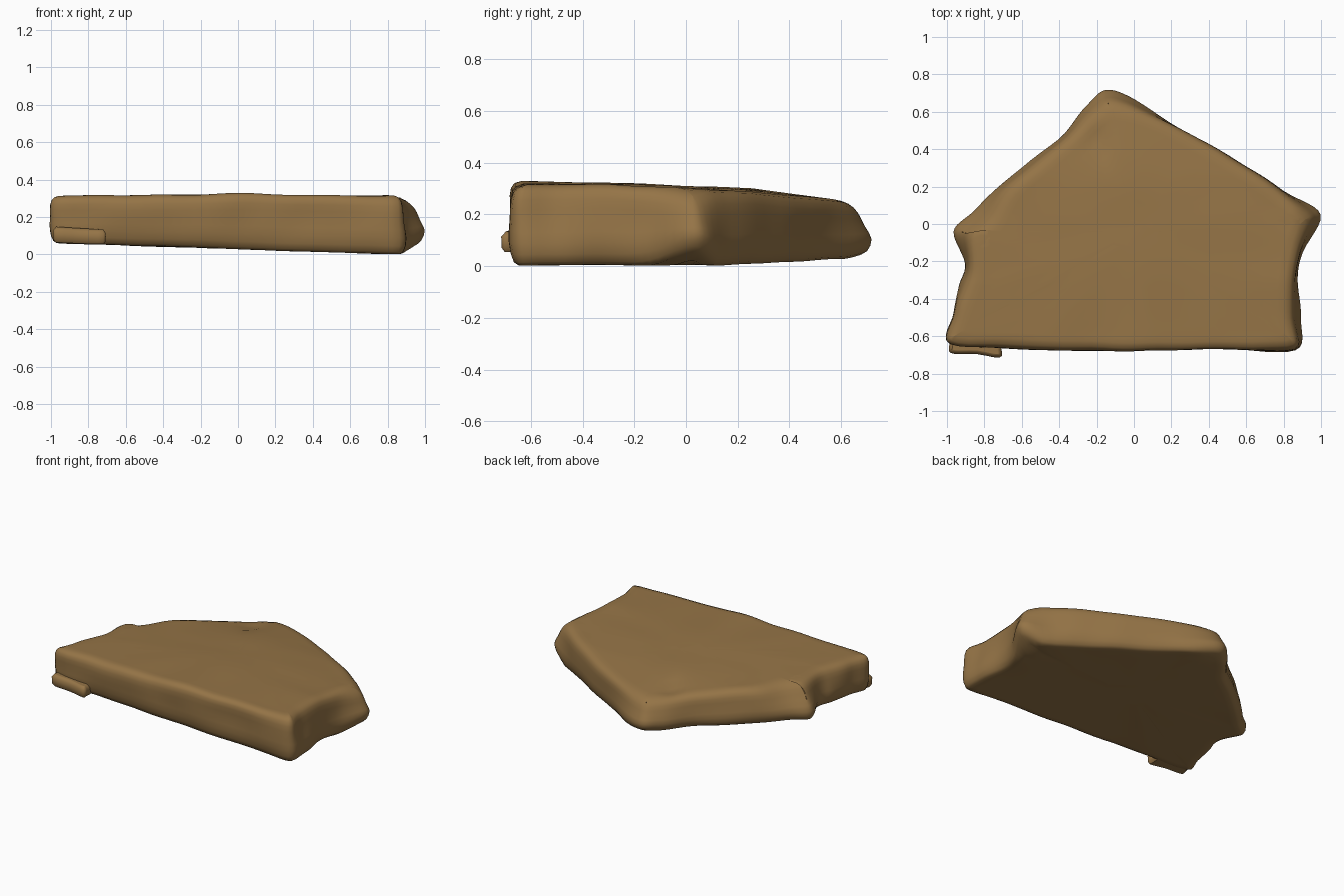
import bpy, bmesh, math
from mathutils import Vector, noise

cube = bpy.data.objects.get("Cube")
if cube:
    bpy.data.objects.remove(cube)

stone = bpy.data.materials.new("brown stone")
stone.use_nodes = True
colour = (0.30, 0.175, 0.062, 1)
stone.diffuse_color = colour
stone.node_tree.nodes["Principled BSDF"].inputs["Base Color"].default_value = colour


def smooth_loop(points, steps):
    """Closed Catmull-Rom curve through points."""
    n, out = len(points), []
    for i in range(n):
        a, b, c, d = (Vector(points[(i + k) % n]) for k in (-1, 0, 1, 2))
        for s in range(steps):
            t = s / steps
            out.append(b + (c - a) * t / 2 + (a * 2 - b * 5 + c * 4 - d) * t * t / 2
                       + (b * 3 - a - c * 3 + d) * t ** 3 / 2)
    return out


def rough(co, amount):
    """Small weathering bumps, mostly sideways."""
    shift = noise.noise_vector(Vector((co.x * 4, co.y * 4, co.z * 5))) * amount
    co = co + Vector((shift.x, shift.y, shift.z * 0.5))
    co.z = max(co.z, 0)
    return co


def build_slab(name, outline, levels, low, high, centre, steps, bumps):
    """Stack rings between the low and high surfaces and cap both ends."""
    bm = bmesh.new()
    loop = smooth_loop(outline, steps)
    n = len(loop)

    def ring(height, inset, lean, shrink):
        verts = []
        for i, p in enumerate(loop):
            t = (loop[(i + 2) % n] - loop[i - 2]).xy.normalized()
            q = p.xy + Vector((-t.y, t.x)) * (inset + lean * p.z)
            q = centre.lerp(q, shrink)
            z = low(q.x, q.y) * (1 - height) + high(q.x, q.y) * height
            verts.append(bm.verts.new(rough(Vector((q.x, q.y, z)), bumps)))
        return verts

    first, last = levels[0], levels[-1]
    rings = [ring(*first, s) for s in (0.2, 0.5, 0.8, 0.94)]
    rings += [ring(*lv, 1) for lv in levels]
    rings += [ring(*last, s) for s in (0.95, 0.85, 0.7, 0.5, 0.3, 0.12)]
    for lower, upper in zip(rings, rings[1:]):
        for i in range(n):
            j = (i + 1) % n
            bm.faces.new((lower[i], lower[j], upper[j], upper[i]))
    bm.faces.new(rings[0][::-1])
    bm.faces.new(rings[-1])
    bmesh.ops.recalc_face_normals(bm, faces=bm.faces)
    mesh = bpy.data.meshes.new(name)
    bm.to_mesh(mesh)
    bm.free()
    mesh.materials.append(stone)
    obj = bpy.data.objects.new(name, mesh)
    bpy.context.collection.objects.link(obj)
    bpy.ops.object.select_all(action="DESELECT")
    obj.select_set(True)
    bpy.context.view_layer.objects.active = obj
    bpy.ops.object.shade_smooth_by_angle(angle=math.radians(50))


# Surfaces of the main slab
def slab_top(x, y):
    z = 0.315 + 0.011 * math.exp(-(x / 0.3) ** 2)
    z -= 0.045 * max(y + 0.3, 0) + 0.09 * max(y - 0.25, 0) + 0.4 * max(x - 0.87, 0)
    return z - 0.02 * math.exp(-((x + 0.2) ** 2 + (y - 0.45) ** 2) / 0.006)


def slab_bottom(x, y):
    tip = max(x - 0.87, 0) * max(min((y + 0.4) * 3, 1), 0)
    return max(0.03 - 0.033 * x, 0.004) + 0.2 * max(y - 0.62, 0) + 0.6 * tip


# Main slab outline: x, y and how far the top edge leans inward
slab_outline = [
    (-0.985, -0.645, 0), (-0.6, -0.66, -0.01), (-0.16, -0.675, -0.01), (0.13, -0.675, -0.01),
    (0.5, -0.67, -0.01), (0.86, -0.68, 0.01), (0.895, -0.5, 0.035), (0.88, -0.3, 0.01),
    (0.91, -0.15, 0.02), (1.0, 0.045, 0.05), (0.8, 0.18, 0.01), (0.5, 0.37, 0),
    (0.2, 0.545, 0.01), (-0.02, 0.69, 0.06), (-0.16, 0.725, 0.08), (-0.26, 0.63, 0.05),
    (-0.4, 0.46, 0.02), (-0.7, 0.23, 0.04), (-0.86, 0.07, 0.09), (-0.975, -0.04, 0.12),
    (-0.905, -0.21, 0.03), (-0.93, -0.32, 0.02), (-0.97, -0.48, 0.01)]

# Edge levels: height fraction, inset, share of the inward lean
slab_levels = [
    (0, 0.045, 0), (0.04, 0.025, 0), (0.14, 0.012, 0), (0.28, 0.003, 0.05),
    (0.42, 0.002, 0.2), (0.56, 0.003, 0.4), (0.7, 0.002, 0.6), (0.82, 0.004, 0.75),
    (0.91, 0.011, 0.88), (0.97, 0.026, 1), (1, 0.055, 1.1)]

build_slab("stone_slab", slab_outline, slab_levels, slab_bottom, slab_top,
           Vector((0, -0.05)), 6, 0.013)

# Broken ledge at the foot of the front right corner
ledge_outline = [
    (-0.99, -0.67, 0), (-0.96, -0.695, 0), (-0.84, -0.695, 0), (-0.72, -0.715, 0),
    (-0.708, -0.67, 0), (-0.72, -0.6, 0), (-0.85, -0.58, 0), (-0.96, -0.6, 0)]
ledge_levels = [(0, 0.015, 0), (0.2, 0.002, 0), (0.75, 0, 0), (1, 0.018, 0)]
build_slab("broken_ledge", ledge_outline, ledge_levels,
           lambda x, y: 0.03 - 0.035 * x, lambda x, y: 0.09 - 0.06 * x,
           Vector((-0.85, -0.645)), 3, 0.004)
